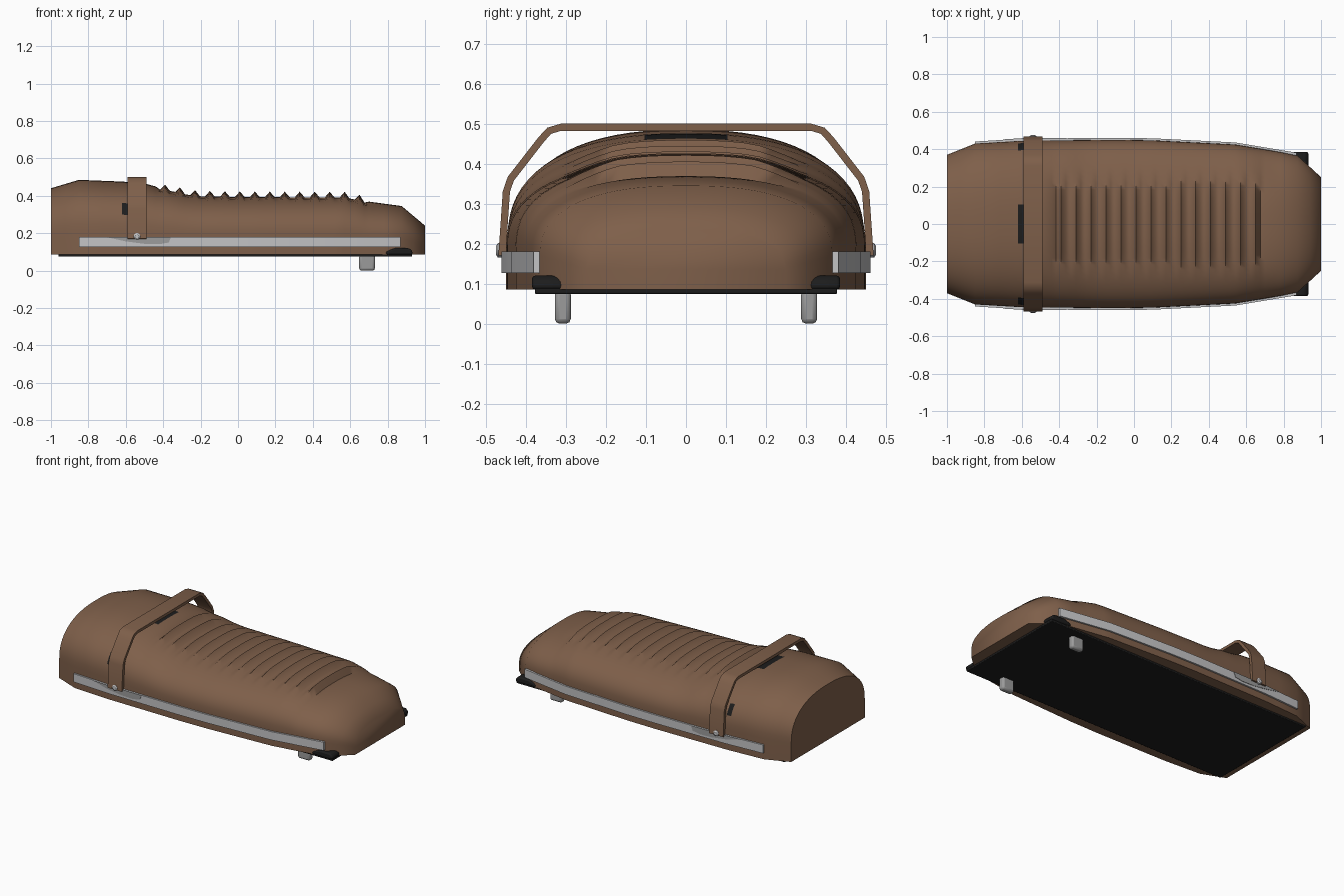
import bpy, bmesh, math
from mathutils import Vector

if "Cube" in bpy.data.objects:
    bpy.data.objects.remove(bpy.data.objects["Cube"])


def material(name, r, g, b):
    m = bpy.data.materials.new(name)
    m.use_nodes = True
    m.diffuse_color = (r, g, b, 1)
    m.node_tree.nodes["Principled BSDF"].inputs["Base Color"].default_value = (r, g, b, 1)
    return m


leather = material("brown leather", 0.21, 0.115, 0.068)
black = material("black rubber", 0.012, 0.012, 0.012)
silver = material("light silver", 0.55, 0.55, 0.56)
steel = material("mid grey steel", 0.33, 0.33, 0.33)


def finish(name, bm, mats, bevel=0, angle=35):
    bmesh.ops.recalc_face_normals(bm, faces=bm.faces)
    mesh = bpy.data.meshes.new(name)
    bm.to_mesh(mesh)
    bm.free()
    obj = bpy.data.objects.new(name, mesh)
    bpy.context.collection.objects.link(obj)
    for m in mats:
        mesh.materials.append(m)
    if bevel:
        mod = obj.modifiers.new("Bevel", "BEVEL")
        mod.width, mod.segments, mod.limit_method = bevel, 2, "ANGLE"
    bpy.ops.object.select_all(action="DESELECT")
    bpy.context.view_layer.objects.active = obj
    obj.select_set(True)
    bpy.ops.object.shade_smooth_by_angle(angle=math.radians(angle))
    return obj


def loft(bm, rings, closed=False):
    """Skin equal-length closed rings of points and cap both ends."""
    vs = [[bm.verts.new(p) for p in ring] for ring in rings]
    n = len(vs[0])
    for a, b in zip(vs, vs[1:]):
        for i in range(n):
            j = (i + 1) % n
            bm.faces.new((a[i], a[j], b[j], b[i]))
    bm.faces.new(vs[0])
    bm.faces.new(vs[-1])


def box(name, lo, hi, mat, bevel):
    bm = bmesh.new()
    loft(bm, [[(lo[0], lo[1], z), (hi[0], lo[1], z), (hi[0], hi[1], z), (lo[0], hi[1], z)]
              for z in (lo[2], hi[2])])
    return finish(name, bm, [mat], bevel)


def interp(table, x):
    for (x0, a), (x1, b) in zip(table, table[1:]):
        if x <= x1:
            return a + (b - a) * (x - x0) / (x1 - x0)
    return table[-1][1]


WIDTH = [(-1, .37), (-.85, .43), (-.6, .445), (-.1, .45), (.1, .447), (.54, .425),
         (.87, .37), (1, .25)]
HEIGHT = [(-1, .44), (-.85, .485), (-.6, .475), (-.49, .463), (-.43, .447), (-.35, .437),
          (-.27, .418), (-.2, .41), (0, .406), (.57, .404), (.65, .388), (.69, .37),
          (.875, .345), (1, .24)]

# Cushion: lofted arches with raised ribs across the top
PITCH, RIBS, SEG = 0.08, 14, 36
stations = [(x, 0) for x in (-1, -.925, -.85, -.72, -.62, -.59, -.49, -.44)]
for k in range(RIBS):
    peak = -.39 + k * PITCH
    stations += [(peak - .026, -.013), (peak, .017), (peak + .026, -.013)]
stations += [(x, 0) for x in (.70, .78, .875, .94, 1)]

rings = []
for x, rib in stations:
    w, top = interp(WIDTH, x), interp(HEIGHT, x)
    shoulder = .085 + (top - .085) * .33
    ring = [(x, w, .085)]
    for i in range(SEG + 1):
        t = math.pi * i / SEG
        c, s = math.cos(t), max(math.sin(t), 0)
        y = math.copysign(abs(c) ** (2 / 2.4), c) * w
        fade = min(max((.29 - abs(y)) / .12, 0), 1)
        ring.append((x, y, shoulder + (top - shoulder) * s ** (2 / 2.4) + rib * fade))
    rings.append(ring + [(x, -w, .085)])
bm = bmesh.new()
loft(bm, rings)
# Worn dark marks beside the strap
for f in bm.faces:
    c = f.calc_center_median()
    if -.62 < c.x < -.49 and abs(c.y) < .11 and c.z > .4:
        f.material_index = 1
    if -.62 < c.x < -.59 and .3 < c.z < .365:
        f.material_index = 1
finish("seat_cushion", bm, [leather, black], angle=58)

# Base plate
box("base_plate", (-.96, -.378, .074), (.93, .378, .09), black, .004)

# Grab strap: ribbon following a mirrored path
half = [(.46, .17), (.449, .33), (.438, .362), (.362, .46), (.342, .482), (.312, .491)]
path = [Vector(p) for p in half] + [Vector((-y, z)) for y, z in reversed(half)]
rings = []
for i, p in enumerate(path):
    d = (path[min(i + 1, len(path) - 1)] - path[max(i - 1, 0)]).normalized()
    n = Vector((d.y, -d.x)) * .009
    a, b = p + n, p - n
    rings.append([(-.59, *a), (-.49, *a), (-.49, *b), (-.59, *b)])
bm = bmesh.new()
loft(bm, rings)
finish("grab_strap", bm, [leather])

for side, label in ((1, "left"), (-1, "right")):
    # Side trim strip
    bm = bmesh.new()
    rings = []
    for x in (-.85, -.6, -.1, .1, .54, .87):
        w = interp(WIDTH, x)
        rings.append([(x, side * (w + d), z) for d, z in
                      ((-.008, .127), (.011, .127), (.011, .18), (-.008, .18))])
    loft(bm, rings)
    finish(label + "_trim", bm, [silver])

    # Dull patch on the trim
    bm = bmesh.new()
    rings = []
    for x, z in ((-.7, .178), (-.6, .156), (-.5, .143), (-.42, .141), (-.37, .15), (-.36, .175)):
        w = interp(WIDTH, x)
        rings.append([(x, side * (w + d), h) for d, h in
                      ((.009, z), (.0135, z), (.0135, .18), (.009, .18))])
    loft(bm, rings)
    finish(label + "_trim_patch", bm, [steel])

    # Strap screw
    bm = bmesh.new()
    loft(bm, [[(-.54 + r * math.cos(a * math.tau / 12), side * y,
                .183 + r * math.sin(a * math.tau / 12)) for a in range(12)]
              for r, y in ((.018, .44), (.018, .47), (.011, .475))])
    finish(label + "_strap_screw", bm, [silver])

    # Rubber bumper under the nose
    bm = bmesh.new()
    outline = [(.79, .085), (.79, .102), (.84, .12), (.915, .12), (.932, .105), (.932, .085)]
    loft(bm, [[(x, side * y, z) for x, z in outline] for y in (.305, .385)])
    finish(label + "_bumper", bm, [black], .008)

    # Mounting peg
    box(label + "_mounting_peg", (.648, side * .308 - .02, 0), (.732, side * .308 + .02, .085),
        steel, .012)
